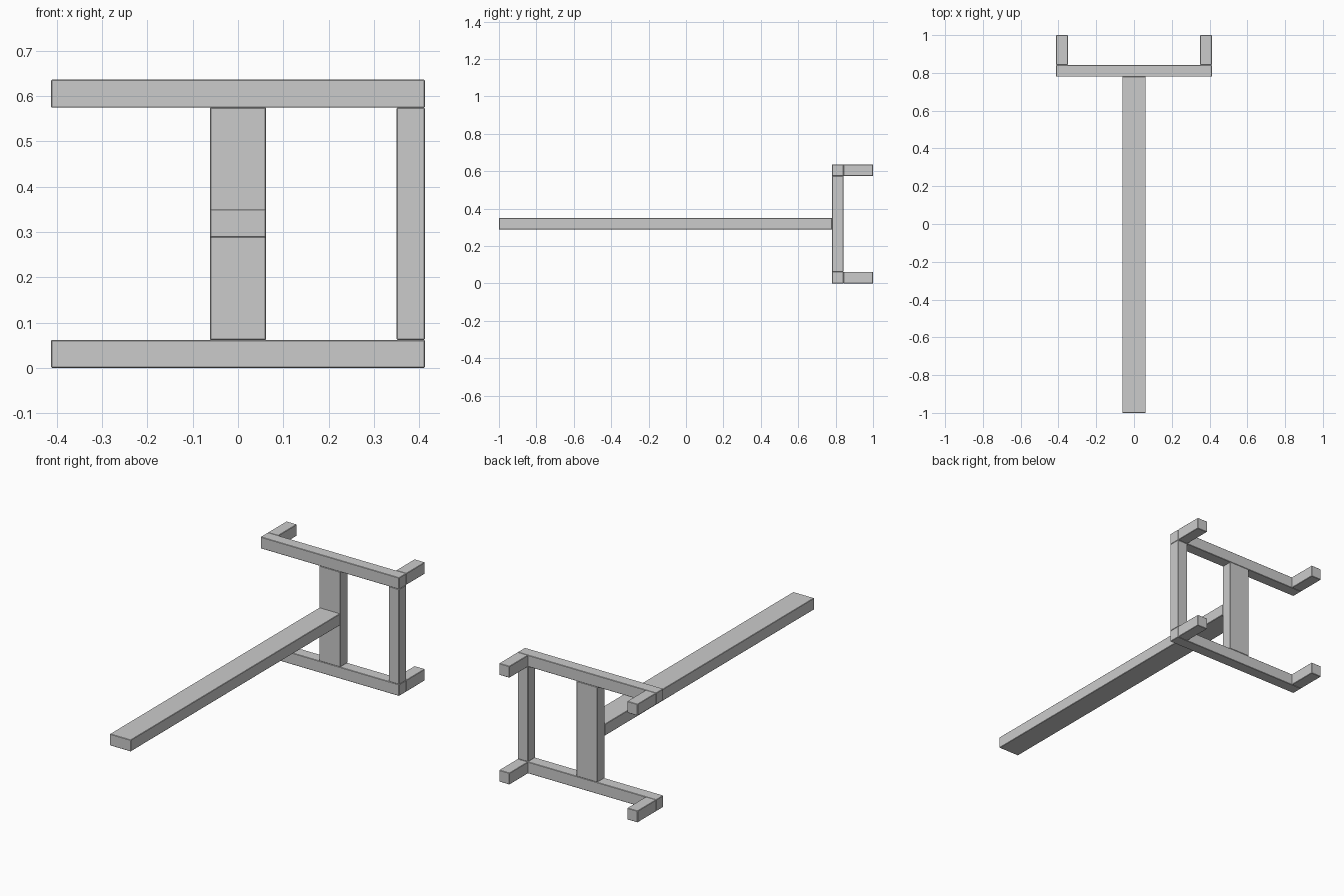
import bpy

if "Cube" in bpy.data.objects:
    bpy.data.objects.remove(bpy.data.objects["Cube"])


def bar(name, x, y, z, mirror=False):
    """Slightly eased rectangular bar spanning the given x, y and z ranges."""
    ranges = (x, y, z)
    centre = [(a + b) / 2 for a, b in ranges]
    size = [b - a for a, b in ranges]
    bpy.ops.mesh.primitive_cube_add(size=1)
    obj = bpy.context.object
    obj.name = name
    for v in obj.data.vertices:
        v.co = [c + s * k for c, s, k in zip(centre, size, v.co)]
    bevel = obj.modifiers.new("eased_edges", 'BEVEL')
    bevel.width = 0.002
    bevel.segments = 1
    if mirror:
        obj.modifiers.new("mirror", 'MIRROR')
    return obj


HALF_W = 0.412           # half width of the frame
T = 0.062                # bar thickness
FRAME_Y = (0.78, 0.842)  # depth of the upright frame
LOW, HIGH = (0.0, T), (0.574, 0.636)
BETWEEN = (LOW[1], HIGH[0])

# Rails with a pair of prongs pointing backwards
for level, z in (("lower", LOW), ("upper", HIGH)):
    bar(level + "_rail", (-HALF_W, HALF_W), FRAME_Y, z)
    bar(level + "_prongs", (HALF_W - T, HALF_W), (FRAME_Y[1], 1.0), z, mirror=True)

# Uprights: wide centre board and one slim post on the right
bar("centre_upright", (-T, T), FRAME_Y, BETWEEN)
bar("side_post", (HALF_W - T, HALF_W), FRAME_Y, BETWEEN)

# Long arm reaching to the front
bar("long_arm", (-T, T), (-1.0, FRAME_Y[0]), (0.288, 0.35))
